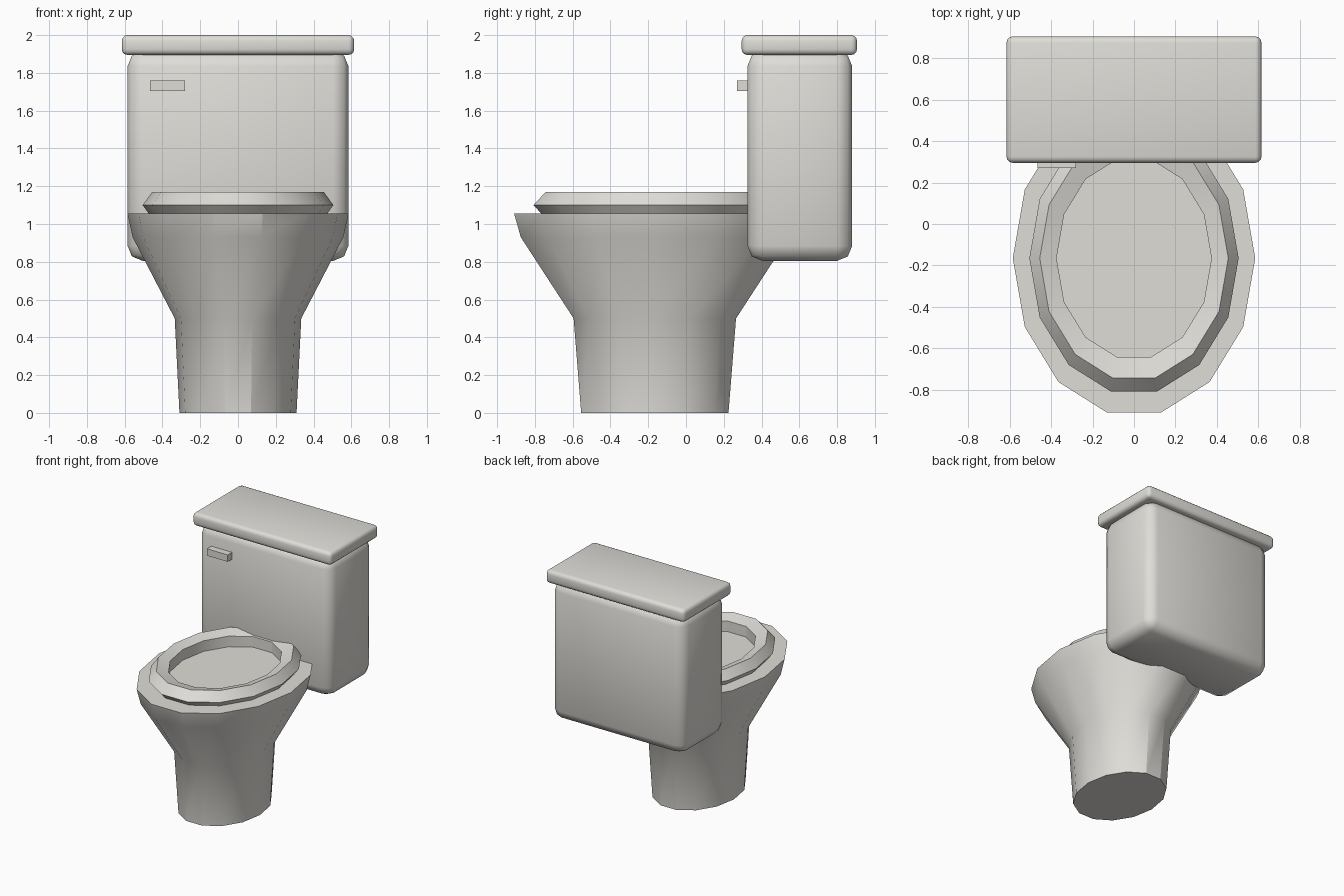
import bpy, bmesh, math

if "Cube" in bpy.data.objects:
    bpy.data.objects.remove(bpy.data.objects["Cube"], do_unlink=True)

SIDES = 14
CENTRE_Y = -0.165
STRETCH = 1.305

ceramic = bpy.data.materials.new("warm_white_ceramic")
ceramic.use_nodes = True
colour = (0.74, 0.725, 0.685, 1)
ceramic.diffuse_color = colour
ceramic.node_tree.nodes["Principled BSDF"].inputs["Base Color"].default_value = colour


def finish(name, bm, smooth=None):
    bmesh.ops.recalc_face_normals(bm, faces=bm.faces)
    mesh = bpy.data.meshes.new(name)
    bm.to_mesh(mesh)
    bm.free()
    mesh.materials.append(ceramic)
    obj = bpy.data.objects.new(name, mesh)
    bpy.context.collection.objects.link(obj)
    if smooth:
        bpy.ops.object.select_all(action='DESELECT')
        obj.select_set(True)
        bpy.context.view_layer.objects.active = obj
        bpy.ops.object.shade_smooth_by_angle(angle=math.radians(smooth))
    return obj


def oval(bm, rx, ry, z):
    steps = [2 * math.pi * i / SIDES for i in range(SIDES)]
    return [bm.verts.new((rx * math.cos(a), CENTRE_Y + ry * math.sin(a), z)) for a in steps]


def bridge(bm, a, b):
    for i in range(SIDES):
        j = (i + 1) % SIDES
        bm.faces.new((a[i], a[j], b[j], b[i]))


def box(name, low, high, bevel=0, segments=2):
    bm = bmesh.new()
    bmesh.ops.create_cube(bm, size=1)
    for v in bm.verts:
        v.co = [(l + h) / 2 + c * (h - l) for l, h, c in zip(low, high, v.co)]
    if bevel:
        bmesh.ops.bevel(bm, geom=bm.edges[:], offset=bevel, segments=segments,
                        profile=0.5, affect='EDGES')
    return finish(name, bm, 60 if bevel else None)


# Pedestal and bowl: stacked ovals, closed at both ends
bm = bmesh.new()
profile = [(0.31, 0.40, 0), (0.335, 0.441, 0.5), (0.558, 0.728, 0.93), (0.585, 0.764, 1.055)]
rings = [oval(bm, *p) for p in profile]
for a, b in zip(rings, rings[1:]):
    bridge(bm, a, b)
bm.faces.new(rings[0])
bm.faces.new(rings[-1])
finish("bowl", bm, 30)

# Seat: oval ring with a five-sided section
bm = bmesh.new()
rings = []
for k in range(5):
    a = 2 * math.pi * k / 5
    r = 0.4326 + 0.0724 * math.cos(a)
    rings.append(oval(bm, r, r * STRETCH, 1.1 + 0.0724 * math.sin(a)))
for k in range(5):
    bridge(bm, rings[k], rings[(k + 1) % 5])
finish("seat", bm, 30)

# Cistern, its lid and the flush handle
box("tank", (-0.585, 0.325, 0.805), (0.585, 0.88, 1.915), 0.08)
box("tank_lid", (-0.615, 0.295, 1.895), (0.615, 0.905, 2.0), 0.03, 3)
box("flush_handle", (-0.465, 0.27, 1.705), (-0.28, 0.35, 1.76))
